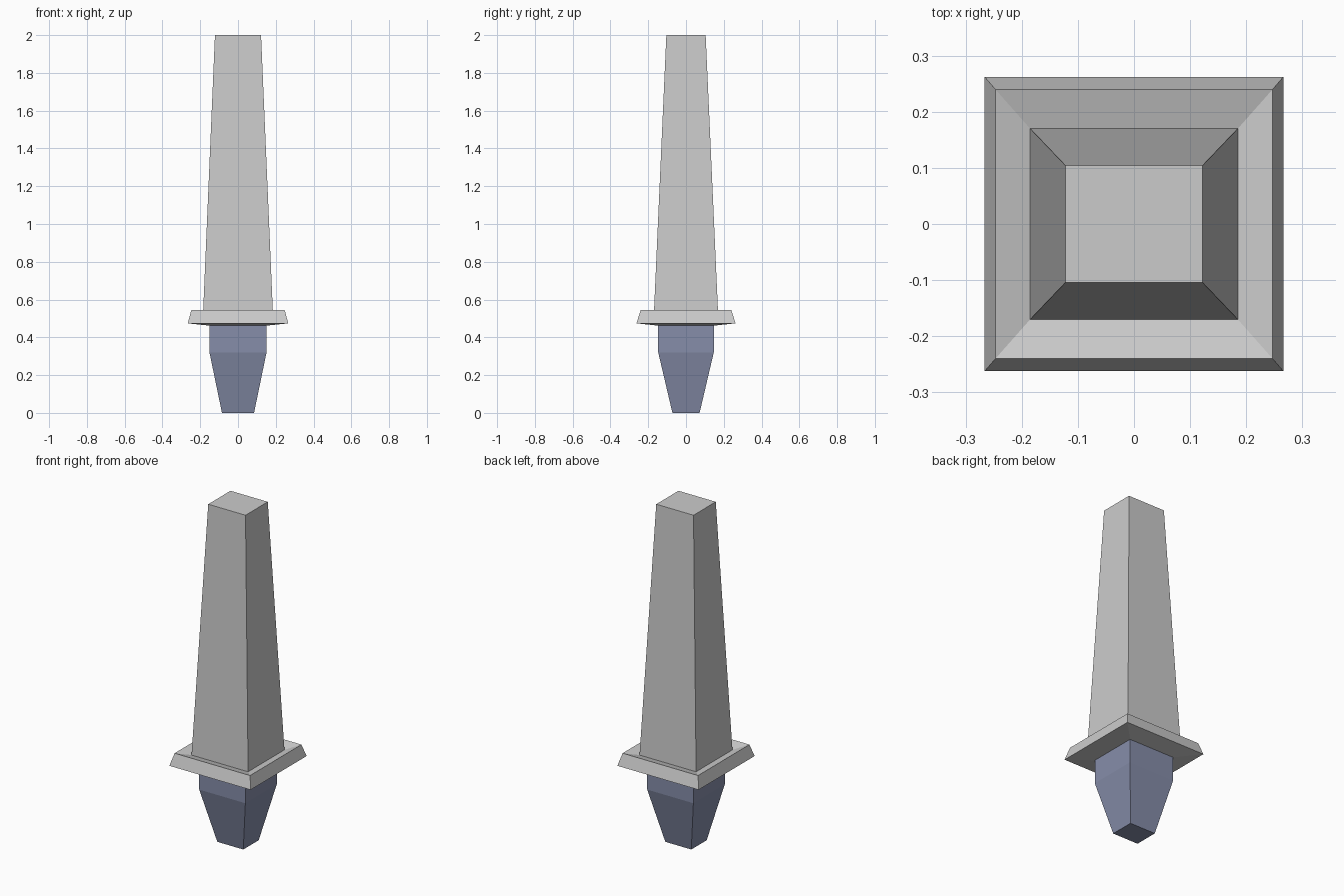
import bpy, bmesh

if "Cube" in bpy.data.objects:
    bpy.data.objects.remove(bpy.data.objects["Cube"])


def loft(name, rings, cap_bottom=False, cap_top=False, color=None):
    """Stack rectangular rings (half_x, half_y, z) and skin them with flat quads."""
    bm = bmesh.new()
    loops = [[bm.verts.new((sx * hx, sy * hy, z))
              for sx, sy in ((-1, -1), (1, -1), (1, 1), (-1, 1))]
             for hx, hy, z in rings]
    for low, high in zip(loops, loops[1:]):
        for i in range(4):
            j = (i + 1) % 4
            bm.faces.new((low[i], low[j], high[j], high[i]))
    if cap_bottom:
        bm.faces.new(loops[0][::-1])
    if cap_top:
        bm.faces.new(loops[-1])
    mesh = bpy.data.meshes.new(name)
    bm.to_mesh(mesh)
    bm.free()
    obj = bpy.data.objects.new(name, mesh)
    bpy.context.collection.objects.link(obj)
    if color:
        mat = bpy.data.materials.new(name + "_material")
        mat.diffuse_color = color
        mat.use_nodes = True
        mat.node_tree.nodes["Principled BSDF"].inputs["Base Color"].default_value = mat.diffuse_color
        mesh.materials.append(mat)
    return obj


# Tapered lower peg
loft("peg", [(0.085, 0.072, 0), (0.151, 0.147, 0.32), (0.151, 0.147, 0.462)],
     cap_bottom=True, color=(0.24, 0.27, 0.40, 1))

# Flared collar with a slightly dished top
loft("collar", [(0.151, 0.147, 0.462), (0.266, 0.262, 0.474),
                (0.247, 0.240, 0.545), (0.185, 0.170, 0.524)])

# Long tapered shaft
loft("shaft", [(0.185, 0.170, 0.524), (0.122, 0.104, 2.0)], cap_top=True)
